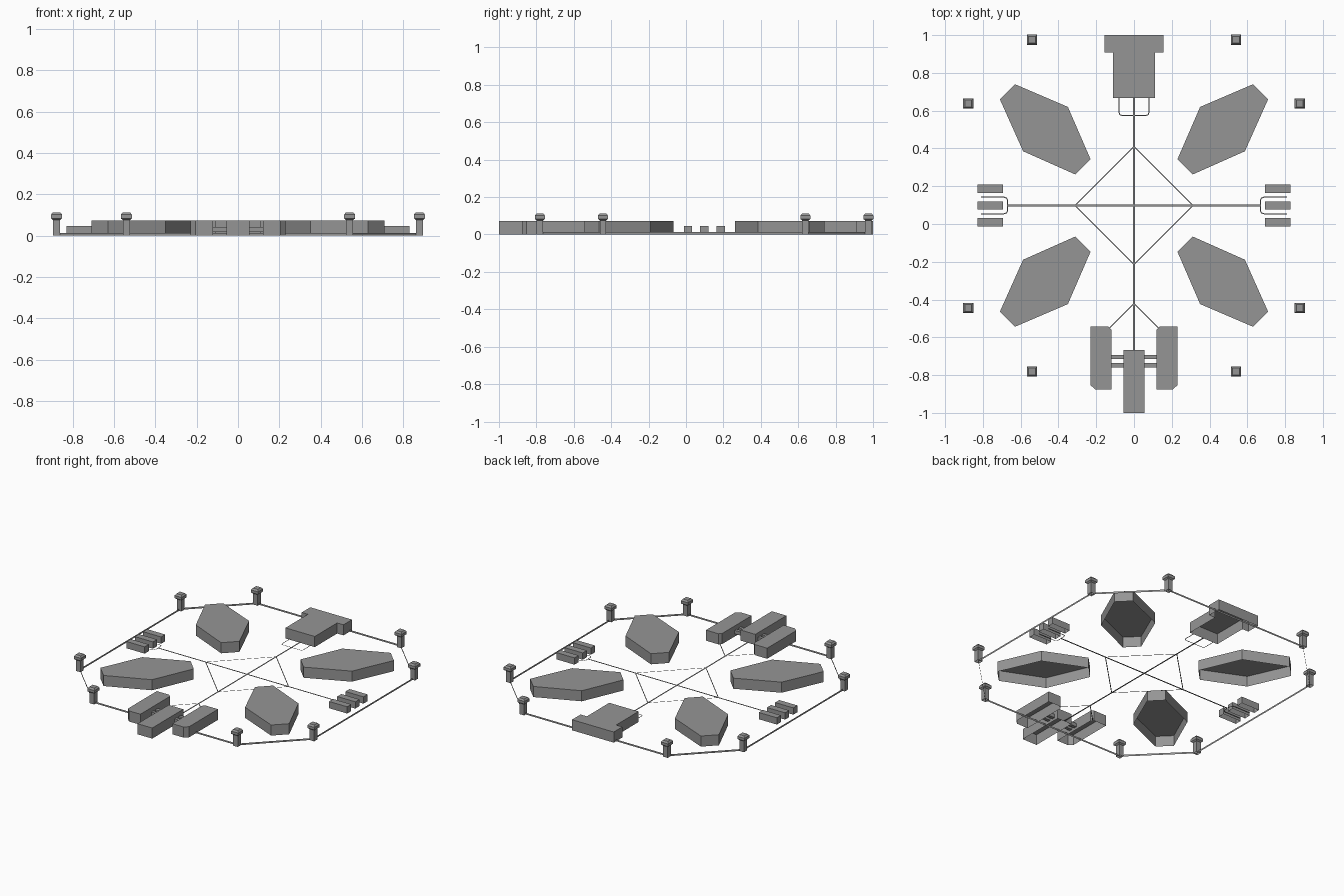
import bpy, bmesh
from mathutils import Vector

if "Cube" in bpy.data.objects:
    bpy.data.objects.remove(bpy.data.objects["Cube"])

CY = 0.098     # y of the site's middle axis
H = 0.072      # main building height
LINE_Z = 0.003

# Dark grey used throughout
grey = bpy.data.materials.new("dark_grey")
grey.diffuse_color = (0.3, 0.3, 0.3, 1)
grey.use_nodes = True
grey.node_tree.nodes["Principled BSDF"].inputs["Base Color"].default_value = grey.diffuse_color


def finish(bm, name):
    me = bpy.data.meshes.new(name)
    bm.to_mesh(me)
    bm.free()
    me.materials.append(grey)
    ob = bpy.data.objects.new(name, me)
    bpy.context.collection.objects.link(ob)
    return ob


def prism(name, pts, z0, z1, bottom=False):
    """Extruded outline, open underneath unless bottom is set."""
    area = sum(a[0] * b[1] - b[0] * a[1] for a, b in zip(pts, pts[1:] + pts[:1]))
    if area < 0:
        pts = pts[::-1]
    bm = bmesh.new()
    lo = [bm.verts.new((x, y, z0)) for x, y in pts]
    hi = [bm.verts.new((x, y, z1)) for x, y in pts]
    n = len(pts)
    for i in range(n):
        j = (i + 1) % n
        bm.faces.new((lo[i], lo[j], hi[j], hi[i]))
    bm.faces.new(hi)
    if bottom:
        bm.faces.new(lo[::-1])
    return finish(bm, name)


def rect(x0, x1, y0, y1):
    return [(x0, y0), (x1, y0), (x1, y1), (x0, y1)]


def ribbon(name, pts, width, closed=False):
    """Flat mitred strip lying on the ground."""
    p = [Vector(q) for q in pts]
    n = len(p)
    bm = bmesh.new()
    rows = []
    for i in range(n):
        prev = p[i - 1] if (i or closed) else None
        nxt = p[(i + 1) % n] if (i < n - 1 or closed) else None
        d1 = (p[i] - prev).normalized() if prev is not None else (nxt - p[i]).normalized()
        d2 = (nxt - p[i]).normalized() if nxt is not None else d1
        n1, n2 = Vector((-d1.y, d1.x)), Vector((-d2.y, d2.x))
        m = (n1 + n2).normalized()
        m *= width / 2 / m.dot(n1)
        rows.append([bm.verts.new((*(p[i] + s * m), LINE_Z)) for s in (1, -1)])
    for i in range(n if closed else n - 1):
        a, b = rows[i], rows[(i + 1) % n]
        bm.faces.new((a[1], b[1], b[0], a[0]))
    return finish(bm, name)


# Four elongated hexagonal blocks
hexa = [(0.63, 0.74), (0.71, 0.66), (0.587, 0.385), (0.31, 0.262), (0.23, 0.343), (0.35, 0.62)]
for sx in (1, -1):
    for sy in (1, -1):
        prism("hexagonal_block", [(sx * x, CY + sy * (y - CY)) for x, y in hexa], 0, H)

# Rear T-shaped hall
prism("rear_hall", [(-0.11, 0.667), (0.11, 0.667), (0.11, 0.908), (0.157, 0.908),
                    (0.157, 1.0), (-0.157, 1.0), (-0.157, 0.908), (-0.11, 0.908)], 0, H)

# Front group: central block, side wings and link bridges
prism("front_centre_block", rect(-0.055, 0.055, -1.0, -0.666), 0, H)
wing = [(0.12, -0.877), (0.205, -0.877), (0.23, -0.853), (0.23, -0.543), (0.135, -0.543), (0.12, -0.56)]
for s in (1, -1):
    prism("front_wing", [(s * x, y) for x, y in wing], 0, H)
    for y in (-0.705, -0.748):
        prism("link_bridge", [(s * x, yy) for x, yy in rect(0.055, 0.12, y - 0.011, y + 0.011)],
              0.018, 0.042, bottom=True)

# Rows of low sheds at each side, with a looped lane
for s in (1, -1):
    for k in (-1, 0, 1):
        y = CY + 0.088 * k
        prism("side_shed", [(s * x, yy) for x, yy in rect(0.693, 0.829, y - 0.022, y + 0.022)], 0, 0.046)
    ribbon("side_lane", [(s * x, CY + y) for x, y in
           [(0.81, 0.044), (0.688, 0.044), (0.674, 0.039), (0.669, 0.025), (0.669, -0.025),
            (0.674, -0.039), (0.688, -0.044), (0.81, -0.044)]][::s], 0.005)

# Ground paths
ribbon("cross_path_x", [(-0.67, CY), (0.67, CY)], 0.01)
ribbon("cross_path_y", [(0, -0.667), (0, 0.667)], 0.01)
ribbon("diamond_path", [(0, CY - 0.312), (0.312, CY), (0, CY + 0.312), (-0.312, CY)], 0.005, True)
ribbon("front_fork_path", [(-0.135, -0.555), (0, -0.42), (0.135, -0.555)], 0.005)
ribbon("rear_lane", [(-0.079, 0.667), (-0.079, 0.589), (-0.075, 0.579), (-0.065, 0.575),
                     (0.065, 0.575), (0.075, 0.579), (0.079, 0.589), (0.079, 0.667)], 0.005)

# Octagonal perimeter wall: a thin upright strip
corners = [(0.54, -0.781), (0.878, -0.444), (0.878, 0.638), (0.54, 0.975),
           (-0.54, 0.975), (-0.878, 0.638), (-0.878, -0.444), (-0.54, -0.781)]
bm = bmesh.new()
lo = [bm.verts.new((x, y, 0)) for x, y in corners]
hi = [bm.verts.new((x, y, 0.012)) for x, y in corners]
for i in range(8):
    j = (i + 1) % 8
    bm.faces.new((lo[i], lo[j], hi[j], hi[i]))
finish(bm, "perimeter_wall")

# Watch towers: square shaft with a flared, chamfered cabin
profile = [(0.017, 0), (0.017, 0.075), (0.027, 0.083), (0.027, 0.101), (0.018, 0.112)]
for cx, cy in corners:
    bm = bmesh.new()
    rings = [[bm.verts.new((cx + a * r, cy + b * r, z))
              for a, b in ((-1, -1), (1, -1), (1, 1), (-1, 1))] for r, z in profile]
    for a, b in zip(rings, rings[1:]):
        for i in range(4):
            j = (i + 1) % 4
            bm.faces.new((a[i], a[j], b[j], b[i]))
    bm.faces.new(rings[-1])
    finish(bm, "watch_tower")
